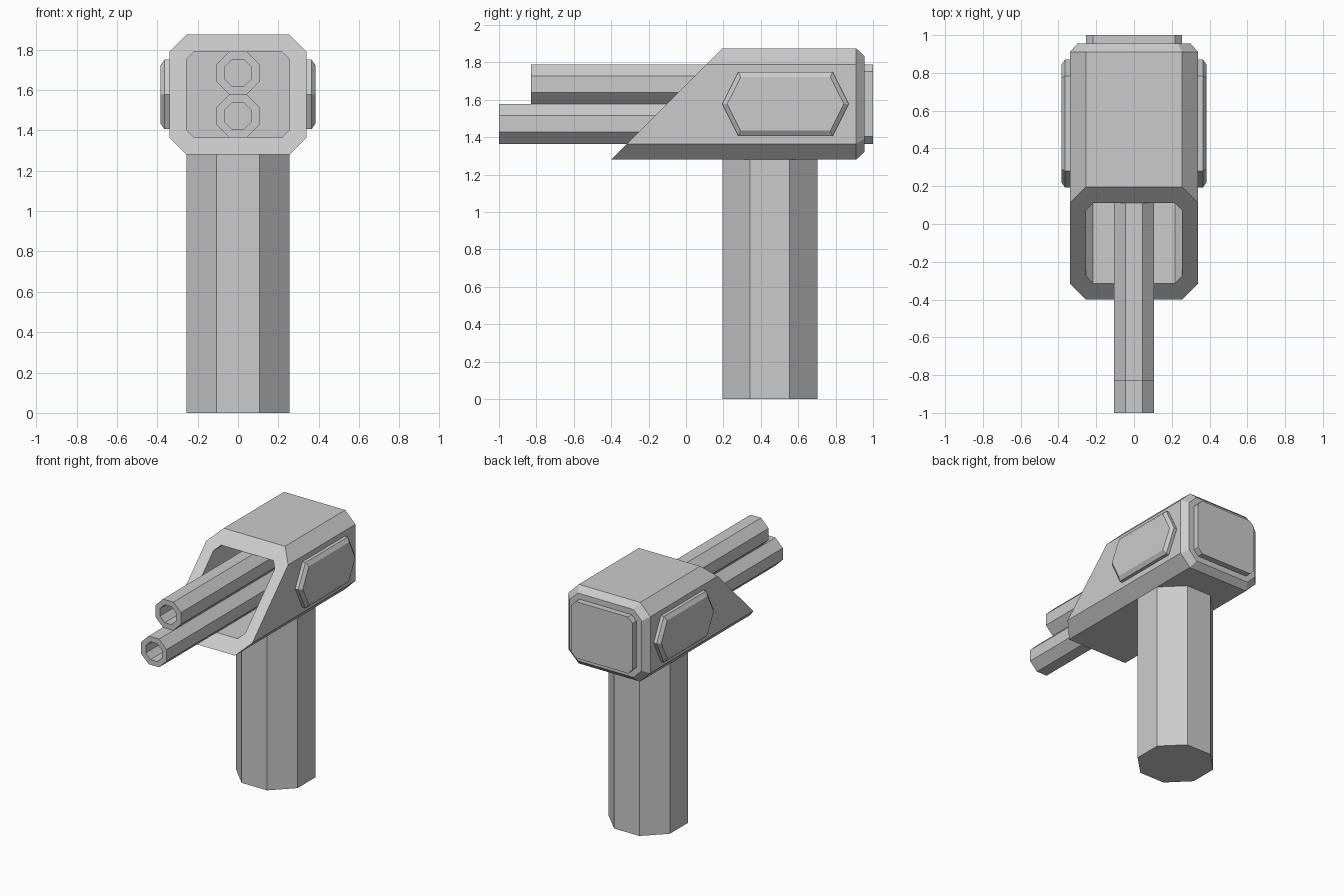
import bpy, bmesh
from math import cos, sin, pi

if "Cube" in bpy.data.objects:
    bpy.data.objects.remove(bpy.data.objects["Cube"])


def loft(name, rings):
    """Skin equal-length rings in order and cap both ends."""
    bm = bmesh.new()
    loops = [[bm.verts.new(p) for p in ring] for ring in rings]
    n = len(rings[0])
    for a, b in zip(loops, loops[1:]):
        for i in range(n):
            j = (i + 1) % n
            bm.faces.new((a[i], a[j], b[j], b[i]))
    bm.faces.new(loops[0])
    bm.faces.new(loops[-1])
    bmesh.ops.recalc_face_normals(bm, faces=bm.faces)
    mesh = bpy.data.meshes.new(name)
    bm.to_mesh(mesh)
    bm.free()
    obj = bpy.data.objects.new(name, mesh)
    bpy.context.collection.objects.link(obj)
    return obj


def octagon(apothem):
    r = apothem / cos(pi / 8)
    return [(r * cos(pi / 8 + i * pi / 4), r * sin(pi / 8 + i * pi / 4)) for i in range(8)]


def cut_rect(w, lo, hi, c):
    """Rectangle in x/z with cut corners."""
    return [(w, lo + c), (w, hi - c), (w - c, hi), (c - w, hi),
            (-w, hi - c), (-w, lo + c), (c - w, lo), (w - c, lo)]


def at_y(profile, y):
    return [(x, y, z) for x, z in profile]


def slanted(profile):
    return [(x, z - 1.68, z) for x, z in profile]


# Support post
loft("support_post", [[(x, y + 0.449, z) for x, y in octagon(0.255)] for z in (0, 1.28)])

# Housing: cavity, slanted rim, outer shell, bevelled back and raised back panel
outer = cut_rect(0.34, 1.28, 1.875, 0.085)
inner = cut_rect(0.255, 1.365, 1.79, 0.038)
rear = cut_rect(0.30, 1.322, 1.833, 0.068)
loft("housing", [at_y(inner, 0.88), slanted(inner), slanted(outer), at_y(outer, 0.91),
                 at_y(rear, 0.955), at_y(inner, 0.955), at_y(inner, 1.0)])

# Two hollow barrels, the lower one longer
for name, z, front in (("upper_barrel", 1.684, -0.83), ("lower_barrel", 1.471, -1.0)):
    tube = [(x, z + h) for x, h in octagon(0.106)]
    bore = [(x, z + h) for x, h in octagon(0.067)]
    loft(name, [at_y(bore, front + 0.3), at_y(bore, front), at_y(tube, front), at_y(tube, 0.88)])


# Bevelled hexagonal side panels
def hexagon(x, half_len, half_flat, half_h):
    yz = [(-half_len, 0), (-half_flat, half_h), (half_flat, half_h),
          (half_len, 0), (half_flat, -half_h), (-half_flat, -half_h)]
    return [(x, 0.532 + y, 1.578 + z) for y, z in yz]


for name, s in (("right_panel", 1), ("left_panel", -1)):
    loft(name, [hexagon(s * 0.335, 0.338, 0.252, 0.172),
                hexagon(s * 0.365, 0.338, 0.252, 0.172),
                hexagon(s * 0.385, 0.312, 0.24, 0.143)])
